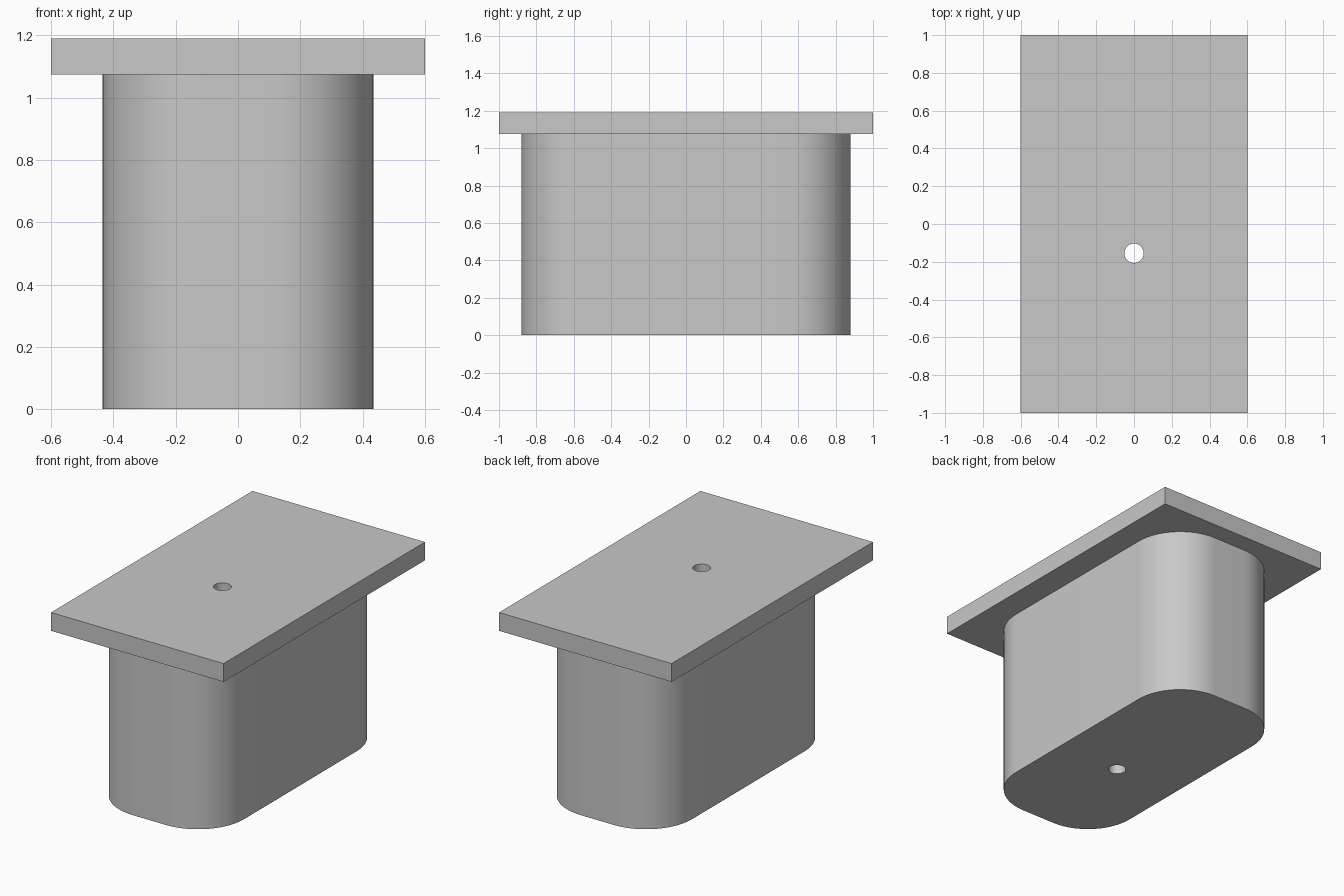
import bpy
import bmesh
from math import cos, sin, pi, radians

cube = bpy.data.objects.get("Cube")
if cube:
    bpy.data.objects.remove(cube, do_unlink=True)

grey = bpy.data.materials.new("plain grey")
grey.use_nodes = True
colour = (0.58, 0.58, 0.58, 1)
grey.diffuse_color = colour
grey.node_tree.nodes["Principled BSDF"].inputs["Base Color"].default_value = colour

HOLE_Y, HOLE_RADIUS = -0.155, 0.051
PLATE_BOTTOM, PLATE_TOP = 1.075, 1.19


def arc(cx, cy, radius, start, sweep, steps):
    """Points along an arc, both ends included."""
    angles = [start + sweep * i / steps for i in range(steps + 1)]
    return [(cx + radius * cos(a), cy + radius * sin(a)) for a in angles]


def rounded_rectangle(hx, hy, radius, steps=20):
    points = []
    for i, (sx, sy) in enumerate([(1, 1), (-1, 1), (-1, -1), (1, -1)]):
        points += arc(sx * (hx - radius), sy * (hy - radius), radius,
                      i * pi / 2, pi / 2, steps)
    return points


def rectangle(hx, hy):
    return [(hx, hy), (-hx, hy), (-hx, -hy), (hx, -hy)]


def drilled_prism(name, outline, z0, z1):
    """Upright solid with the given outline and a round hole through it."""
    hole = arc(0, HOLE_Y, HOLE_RADIUS, 0, 2 * pi, 48)[:-1]
    bm = bmesh.new()
    cap_edges = ([], [])
    for loop in (outline, hole):
        rings = [[bm.verts.new((x, y, z)) for x, y in loop] for z in (z0, z1)]
        n = len(loop)
        for i in range(n):
            j = (i + 1) % n
            bm.faces.new((rings[0][i], rings[0][j], rings[1][j], rings[1][i]))
            for ring, edges in zip(rings, cap_edges):
                edges.append(bm.edges.get((ring[i], ring[j])))
    for edges in cap_edges:
        bmesh.ops.triangle_fill(bm, edges=edges, use_beauty=True)
    bmesh.ops.recalc_face_normals(bm, faces=bm.faces)
    mesh = bpy.data.meshes.new(name)
    bm.to_mesh(mesh)
    bm.free()
    mesh.materials.append(grey)
    obj = bpy.data.objects.new(name, mesh)
    bpy.context.collection.objects.link(obj)
    bpy.ops.object.select_all(action="DESELECT")
    obj.select_set(True)
    bpy.context.view_layer.objects.active = obj
    bpy.ops.object.shade_smooth_by_angle(angle=radians(30))
    return obj


# Rounded plug body and the flat plate on top
drilled_prism("plug_body", rounded_rectangle(0.435, 0.88, 0.32), 0, PLATE_BOTTOM)
drilled_prism("top_plate", rectangle(0.6, 1.0), PLATE_BOTTOM, PLATE_TOP)
